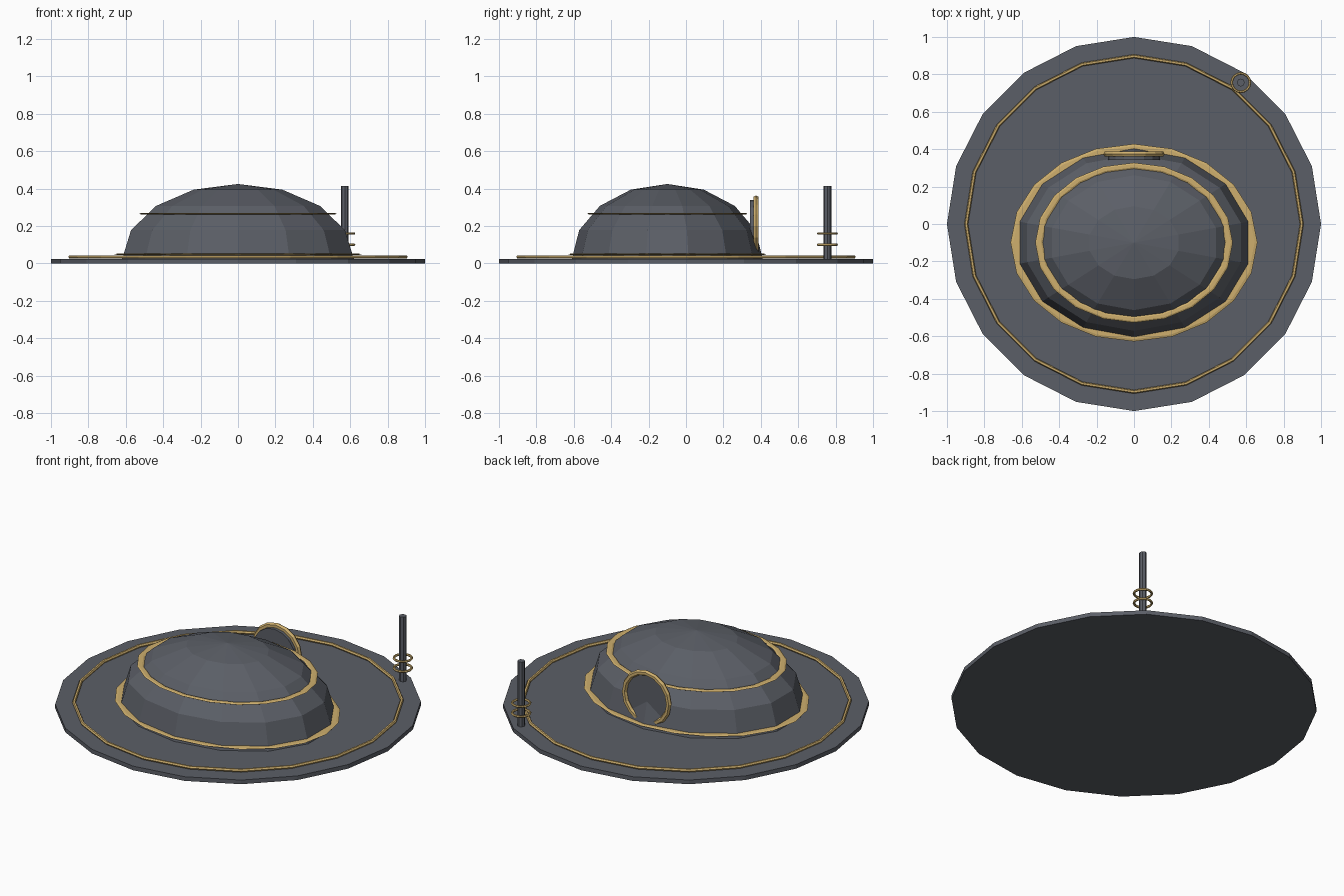
import bpy, bmesh, math

if "Cube" in bpy.data.objects:
    bpy.data.objects.remove(bpy.data.objects["Cube"])


def material(name, rgb):
    m = bpy.data.materials.new(name)
    m.diffuse_color = (*rgb, 1)
    m.use_nodes = True
    m.node_tree.nodes["Principled BSDF"].inputs["Base Color"].default_value = m.diffuse_color
    return m


GREY = material("slate grey", (0.105, 0.114, 0.135))
GOLD = material("pale gold", (0.62, 0.43, 0.155))


def finish(name, mat):
    ob = bpy.context.object
    ob.name = name
    ob.data.materials.append(mat)
    return ob


def cylinder(name, sides, r, depth, loc, rot=(0, 0, 0)):
    bpy.ops.mesh.primitive_cylinder_add(vertices=sides, radius=r, depth=depth,
                                        location=loc, rotation=rot)
    return finish(name, GREY)


def ring(name, major, minor, loc, segs=20, tube=6, scale=(1, 1, 1), rot=(0, 0, 0)):
    bpy.ops.mesh.primitive_torus_add(major_radius=major, minor_radius=minor,
                                     major_segments=segs, minor_segments=tube,
                                     location=loc, rotation=rot)
    ob = finish(name, GOLD)
    ob.scale = scale
    return ob


# flat base disc with its gold trim
cylinder("base_disc", 20, 1.0, 0.025, (0, 0, 0.0125))
ring("base_trim", 0.897, 0.01, (0, 0, 0.035))

# faceted elliptical dome: 14 sides, 4 tiers
SIDES, TIERS = 14, 4
bm = bmesh.new()
top = bm.verts.new((0, -0.1, 0.425))
tiers = []
for t in range(1, TIERS + 1):
    a = math.radians(22.5 * t)
    tiers.append([bm.verts.new((0.635 * math.sin(a) * math.sin(2 * math.pi * i / SIDES),
                                -0.1 + 0.51 * math.sin(a) * math.cos(2 * math.pi * i / SIDES),
                                0.025 + 0.4 * math.cos(a))) for i in range(SIDES)])
for i in range(SIDES):
    j = (i + 1) % SIDES
    bm.faces.new((top, tiers[0][j], tiers[0][i]))
    for up, low in zip(tiers, tiers[1:]):
        bm.faces.new((up[i], up[j], low[j], low[i]))
bm.faces.new(tiers[-1])
bmesh.ops.recalc_face_normals(bm, faces=bm.faces)
mesh = bpy.data.meshes.new("dome")
bm.to_mesh(mesh)
bm.free()
mesh.materials.append(GREY)
bpy.context.collection.objects.link(bpy.data.objects.new("dome", mesh))

# flattened gold bands around the dome
ring("dome_lower_band", 0.63, 0.03, (0, -0.1, 0.049), scale=(1, 0.8, 0.15))
ring("dome_upper_band", 0.508, 0.02, (0, -0.1, 0.266), scale=(1, 0.81, 0.25))

# round hatch at the back of the dome
BACK = (math.pi / 2, 0, 0)
cylinder("hatch_plate", 16, 0.14, 0.03, (0, 0.357, 0.2), BACK)
ring("hatch_rim", 0.148, 0.016, (0, 0.374, 0.2), segs=16, rot=BACK)

# mast with two gold rings
MX, MY = 0.571, 0.756
cylinder("mast", 8, 0.021, 0.395, (MX, MY, 0.2175))
for k, z in enumerate((0.1, 0.16)):
    ring(f"mast_ring_{k + 1}", 0.049, 0.007, (MX, MY, z), segs=16)
